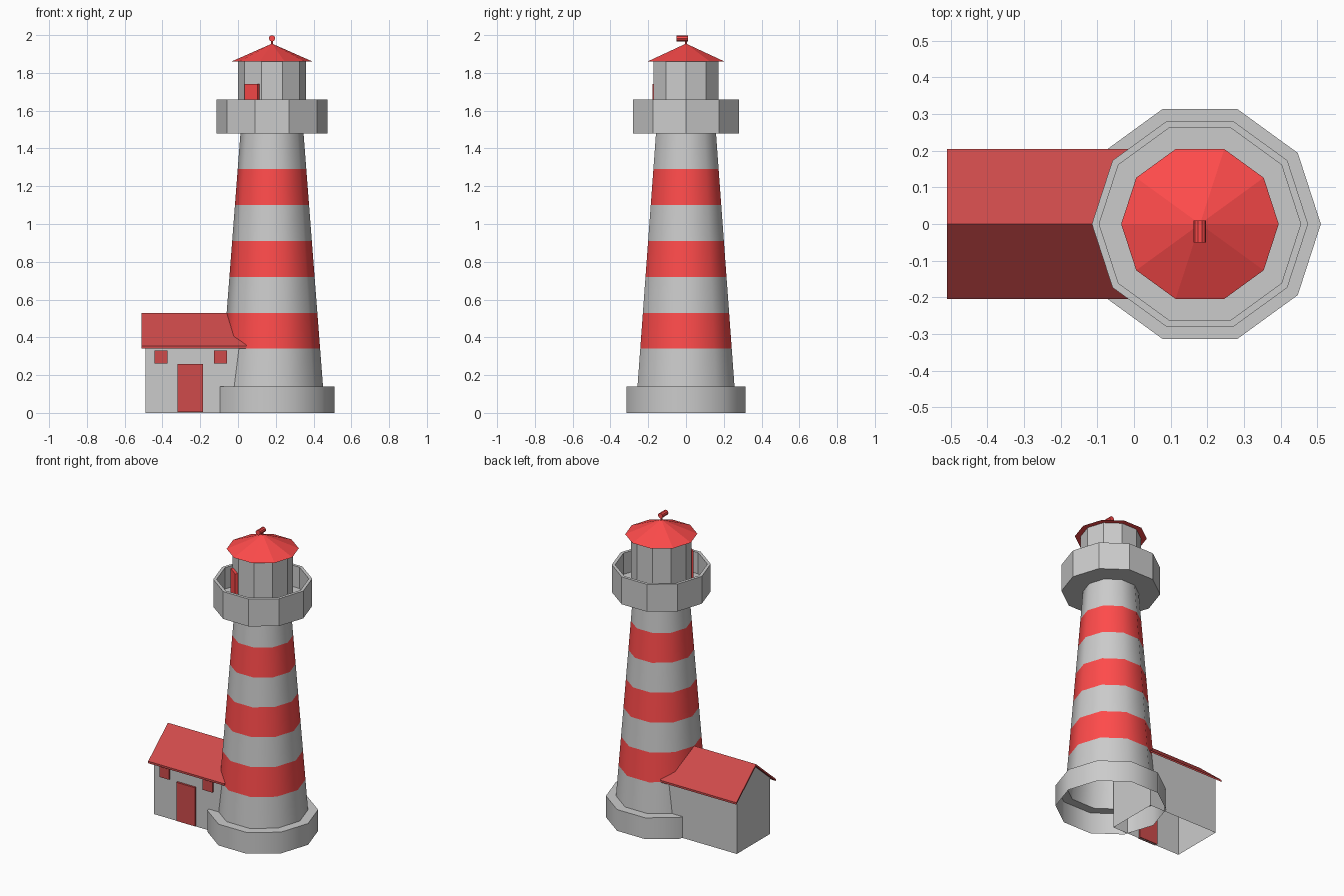
import bpy, bmesh, math
from mathutils import Vector, Matrix

if "Cube" in bpy.data.objects:
    bpy.data.objects.remove(bpy.data.objects["Cube"])

CX = 0.18      # tower axis
SIDES = 10     # low-poly tower


def material(name, rgb):
    m = bpy.data.materials.new(name)
    m.diffuse_color = (*rgb, 1)
    m.use_nodes = True
    m.node_tree.nodes["Principled BSDF"].inputs["Base Color"].default_value = m.diffuse_color
    return m


RED = material("bright_red", (1.0, 0.07, 0.07))
DARK = material("dark_red", (0.62, 0.07, 0.07))


def finish(name, bm, mat=None, smooth=0, recalc=True):
    if recalc:
        bmesh.ops.recalc_face_normals(bm, faces=bm.faces)
    me = bpy.data.meshes.new(name)
    bm.to_mesh(me)
    bm.free()
    ob = bpy.data.objects.new(name, me)
    bpy.context.collection.objects.link(ob)
    if mat:
        me.materials.append(mat)
    if smooth:
        bpy.ops.object.select_all(action='DESELECT')
        ob.select_set(True)
        bpy.context.view_layer.objects.active = ob
        bpy.ops.object.shade_smooth_by_angle(angle=math.radians(smooth))
    return ob


def lathe(name, profile, mat=None, smooth=0, sides=SIDES, matrix=None):
    """Revolve (radius, z) points, listed bottom-outside-top, about the axis."""
    bm = bmesh.new()
    rings = []
    for r, z in profile:
        if r == 0:
            rings.append([bm.verts.new((0, 0, z))] * sides)
        else:
            rings.append([bm.verts.new((r * math.cos(2 * math.pi * i / sides),
                                        r * math.sin(2 * math.pi * i / sides), z))
                          for i in range(sides)])
    for a, b in zip(rings, rings[1:]):
        for i in range(sides):
            j = (i + 1) % sides
            bm.faces.new(list(dict.fromkeys((a[i], a[j], b[j], b[i]))))
    bm.transform(matrix or Matrix.Translation((CX, 0, 0)))
    return finish(name, bm, mat, smooth, recalc=False)


def box(name, center, size, mat, angle=0):
    bm = bmesh.new()
    bmesh.ops.create_cube(bm, size=1)
    bm.transform(Matrix.Translation(center) @ Matrix.Rotation(angle, 4, 'Z')
                 @ Matrix.Diagonal((*size, 1)))
    return finish(name, bm, mat)


def extrude_x(name, outline, x0, x1, mat=None, smooth=0, skip_bottom=False):
    """Extrude a (y, z) outline along x."""
    bm = bmesh.new()
    cap = bm.faces.new([bm.verts.new((x0, y, z)) for y, z in outline])
    ext = bmesh.ops.extrude_face_region(bm, geom=[cap], use_keep_orig=True)
    verts = [g for g in ext["geom"] if isinstance(g, bmesh.types.BMVert)]
    bmesh.ops.translate(bm, verts=verts, vec=(x1 - x0, 0, 0))
    bmesh.ops.recalc_face_normals(bm, faces=bm.faces)
    if skip_bottom:
        low = [f for f in bm.faces if all(v.co.z < 0.001 for v in f.verts)]
        bmesh.ops.delete(bm, geom=low, context='FACES_ONLY')
    return finish(name, bm, mat, smooth, recalc=False)


# Base ring, open underneath
lathe("tower_base", [(0.33, 0), (0.33, 0.14), (0.27, 0.14)], smooth=40)

# Tapering tower in alternating bands
levels = [0.14, 0.34, 0.53, 0.72, 0.91, 1.10, 1.29, 1.48]


def tower_radius(z):
    return 0.27 + (0.167 - 0.27) * (z - 0.14) / 1.34


for i, (z0, z1) in enumerate(zip(levels, levels[1:])):
    lathe(f"tower_band_{i + 1}", [(tower_radius(z0), z0), (tower_radius(z1), z1)],
          RED if i % 2 else None, smooth=40)

# Gallery floor and parapet
lathe("gallery", [(0, 1.48), (0.295, 1.48), (0.295, 1.52), (0.295, 1.66),
                  (0.275, 1.66), (0.275, 1.52), (0.17, 1.52)])

# Lantern room, its roof and door
lathe("lantern_room", [(0.18, 1.52), (0.18, 1.865)])
lathe("lantern_roof", [(0, 1.86), (0.215, 1.86), (0, 1.955)], RED)
a = math.radians(234)
box("lantern_door", (CX + 0.178 * math.cos(a), 0.178 * math.sin(a), 1.63),
    (0.02, 0.084, 0.22), RED, a)

# Roof finial: stem and short drum lying along y
lathe("finial_stem", [(0.006, 1.94), (0.006, 1.98)], RED, sides=8)
lathe("finial_drum", [(0, -0.03), (0.017, -0.03), (0.017, 0.03), (0, 0.03)], RED, sides=10,
      matrix=Matrix.Translation((CX, -0.02, 1.983)) @ Matrix.Rotation(math.pi / 2, 4, 'X'))

# Keeper's house, open underneath, running into the tower
extrude_x("house_walls", [(-0.172, 0), (-0.172, 0.37), (0, 0.517), (0.172, 0.37), (0.172, 0)],
          -0.49, 0.016, skip_bottom=True)
extrude_x("house_roof", [(-0.205, 0.342), (-0.205, 0.355), (0, 0.53), (0.205, 0.355),
                         (0.205, 0.342), (0, 0.517)], -0.51, 0.045, DARK)

# House door and windows on the front wall
box("house_door", (-0.252, -0.175, 0.133), (0.135, 0.02, 0.254), DARK)
for side, x in (("left", -0.408), ("right", -0.092)):
    box(f"house_window_{side}", (x, -0.175, 0.296), (0.07, 0.02, 0.068), DARK)
